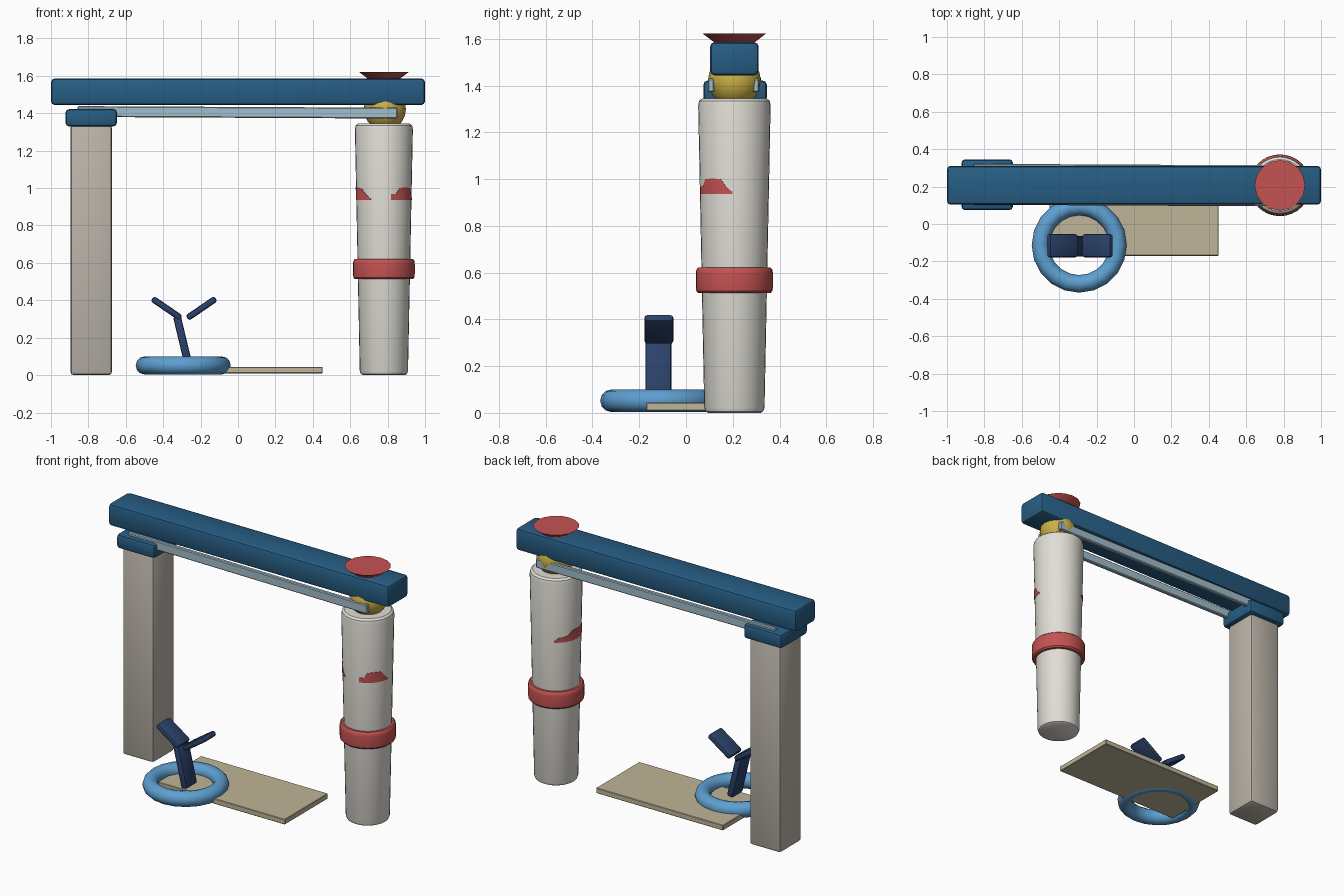
import bpy, bmesh, math
from mathutils import Matrix

if "Cube" in bpy.data.objects:
    bpy.data.objects.remove(bpy.data.objects["Cube"])


def material(name, rgb):
    m = bpy.data.materials.new(name)
    m.diffuse_color = (*rgb, 1)
    m.use_nodes = True
    m.node_tree.nodes["Principled BSDF"].inputs["Base Color"].default_value = m.diffuse_color
    return m


BEAM = material("deep_blue", (0.02, 0.11, 0.23))
RAIL = material("pale_blue", (0.36, 0.51, 0.59))
RED = material("red", (0.56, 0.085, 0.085))
YELLOW = material("yellow", (0.60, 0.44, 0.06))
SKY = material("sky_blue", (0.11, 0.35, 0.64))
NAVY = material("navy", (0.025, 0.055, 0.15))
WHITE = material("off_white", (0.75, 0.73, 0.67))
STONE = material("stone", (0.50, 0.46, 0.40))
TAN = material("tan", (0.52, 0.46, 0.31))


def finish(name, bm, mat, angle=35):
    bmesh.ops.recalc_face_normals(bm, faces=bm.faces)
    mesh = bpy.data.meshes.new(name)
    bm.to_mesh(mesh)
    bm.free()
    ob = bpy.data.objects.new(name, mesh)
    bpy.context.collection.objects.link(ob)
    mesh.materials.append(mat)
    if angle:
        bpy.ops.object.select_all(action='DESELECT')
        bpy.context.view_layer.objects.active = ob
        ob.select_set(True)
        bpy.ops.object.shade_smooth_by_angle(angle=math.radians(angle))
    return ob


def box(name, centre, size, mat, bevel=0.015, rot=(0, 0, 0), segments=2):
    bm = bmesh.new()
    bmesh.ops.create_cube(bm, size=1, matrix=Matrix.Diagonal((*size, 1)))
    bmesh.ops.bevel(bm, geom=bm.edges[:], offset=bevel, segments=segments,
                    profile=0.5, affect='EDGES')
    ob = finish(name, bm, mat)
    ob.location, ob.rotation_euler = centre, rot
    return ob


def lathe(name, profile, centre, mat, sides=24, closed=False, angle=35):
    # spin an (r, z) profile around a vertical axis
    bm = bmesh.new()
    vs = [bm.verts.new((r, 0, z)) for r, z in profile]
    n = len(vs)
    es = [bm.edges.new((vs[i], vs[(i + 1) % n])) for i in range(n if closed else n - 1)]
    bmesh.ops.spin(bm, geom=vs + es, cent=(0, 0, 0), axis=(0, 0, 1),
                   angle=math.tau, steps=sides, use_duplicate=False)
    bmesh.ops.remove_doubles(bm, verts=bm.verts[:], dist=1e-4)
    ob = finish(name, bm, mat, angle)
    ob.location = centre
    return ob


# gate: top beam, left post and its cap
box("top_beam", (0, 0.207, 1.515), (2.0, 0.208, 0.142), BEAM, 0.02)
box("post_cap", (-0.785, 0.21, 1.376), (0.275, 0.272, 0.093), BEAM, 0.02)
box("left_post", (-0.785, 0.21, 0.67), (0.222, 0.222, 1.34), STONE, 0.018)

# twin side rails below the beam, very slightly skewed
for label, y in (("front", 0.109), ("back", 0.301)):
    box(label + "_rail", (-0.003, y + 0.003, 1.405), (1.71, 0.027, 0.058), RAIL, 0.005,
        (0, 0.005, -0.005), 1)

# right column with collar
COL = (0.78, 0.207, 0)
lathe("right_column", [(0, 0), (0.112, 0), (0.123, 0.006), (0.129, 0.022), (0.155, 1.315),
                       (0.151, 1.335), (0.138, 1.345), (0, 1.345)], COL, WHITE, 32)
lathe("column_collar", [(0.125, 0.513), (0.155, 0.513), (0.163, 0.522), (0.165, 0.54),
                        (0.165, 0.595), (0.163, 0.612), (0.155, 0.621), (0.125, 0.621)],
      COL, RED, 32, closed=True)


# painted patches: thin curved plates hugging the column
def patch(name, outline):
    bm = bmesh.new()
    rows = []
    for deg, top in outline:
        a = math.radians(deg)
        row = []
        for z in (0.936, top):
            for extra in (-0.004, 0.0025):
                r = 0.129 + 0.026 * (z - 0.022) / 1.293 + extra
                row.append(bm.verts.new((r * math.cos(a), r * math.sin(a), z)))
        rows.append([row[0], row[1], row[3], row[2]])
    for p, q in zip(rows, rows[1:]):
        for i in range(4):
            j = (i + 1) % 4
            bm.faces.new((p[i], p[j], q[j], q[i]))
    bm.faces.new(rows[0])
    bm.faces.new(rows[-1])
    finish(name, bm, RED).location = COL


patch("right_patch", [(-75, 0.968), (-64, 0.968), (-56, 1.0), (-45, 1.002), (-34, 1.002),
                      (-23, 1.0), (-13, 0.965), (-3, 0.945)])
patch("left_patch", [(120, 0.945), (131, 0.965), (142, 0.968), (153, 0.975), (164, 1.0),
                     (175, 1.002), (186, 1.002), (197, 1.002), (208, 1.0), (219, 0.995),
                     (230, 0.965), (242, 0.942)])

# ball joint between column and beam
bm = bmesh.new()
bmesh.ops.create_uvsphere(bm, u_segments=16, v_segments=10, radius=0.113)
finish("ball_joint", bm, YELLOW).location = (0.785, 0.207, 1.422)

# flared disc on top of the beam
lathe("top_disc", [(0, 1.52), (0.135, 1.622), (0, 1.622)], (0.78, 0.207, 0), RED, 16, angle=20)

# ground pad and ring
box("ground_pad", (0, 0.05, 0.027), (0.905, 0.44, 0.034), TAN, 0.003, segments=1)
ring = [(0.207 + 0.047 * math.cos(math.tau * i / 12), 0.05 + 0.048 * math.sin(math.tau * i / 12))
        for i in range(12)]
lathe("ground_ring", ring, (-0.293, -0.113, 0.002), SKY, 20, closed=True, angle=40)

# forked stand inside the ring
box("stand_stem", (-0.295, -0.118, 0.182), (0.042, 0.11, 0.27), NAVY, 0.01, (0, -0.235, 0))
for label, x, z, tilt in (("left", -0.382, 0.357, 0.6), ("right", -0.195, 0.357, -0.6)):
    box("stand_" + label + "_arm", (x, -0.116, z), (0.185, 0.125, 0.034), NAVY, 0.013,
        (0, tilt, 0))
